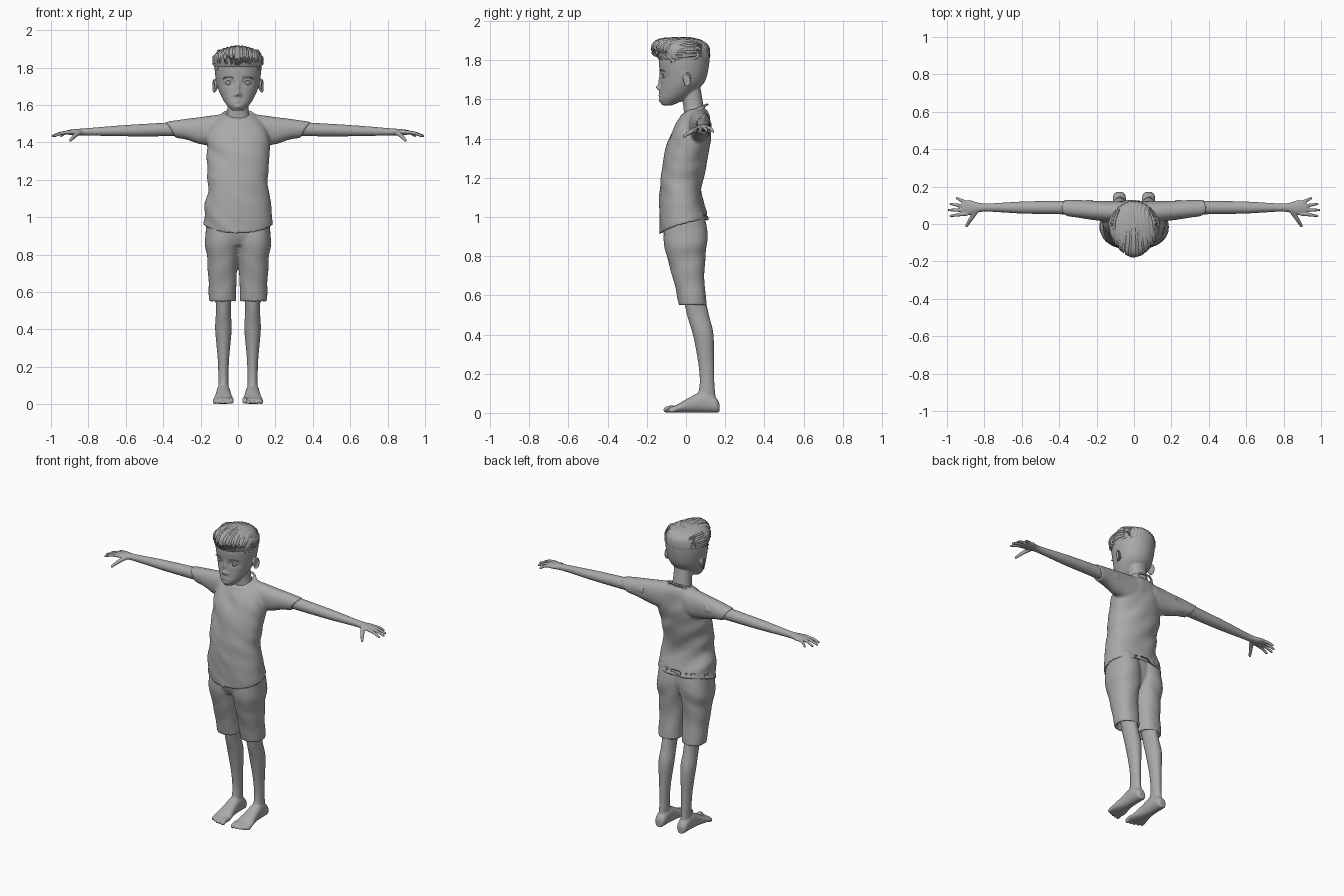
import bpy, bmesh, math, random
from mathutils import Vector, Matrix, noise

random.seed(4)
if "Cube" in bpy.data.objects:
    bpy.data.objects.remove(bpy.data.objects["Cube"])

shade = (.4, .4, .4, 1)
grey = bpy.data.materials.new("plain grey")
grey.use_nodes = True
grey.diffuse_color = shade
grey.node_tree.nodes["Principled BSDF"].inputs["Base Color"].default_value = shade


def clamp(value):
    return max(0, min(1, value))


def skin_rings(bm, rings):
    """Bridge rings of points into a closed tube and return its vertices."""
    loops = [[bm.verts.new(point) for point in ring] for ring in rings]
    count = len(loops[0])
    for lower, upper in zip(loops, loops[1:]):
        for i in range(count):
            j = (i + 1) % count
            bm.faces.new((lower[i], lower[j], upper[j], upper[i]))
    bm.faces.new(reversed(loops[0]))
    bm.faces.new(loops[-1])
    return [vert for loop in loops for vert in loop]


def smooth_rows(rows, steps):
    """Interpolate rows of numbers along a smooth curve."""
    last = len(rows) - 1
    result = []
    for i in range(last):
        start, end = Vector(rows[i]), Vector(rows[i + 1])
        tangent_in = (end - Vector(rows[max(i - 1, 0)])) / 2
        tangent_out = (Vector(rows[min(i + 2, last)]) - start) / 2
        for step in range(steps):
            t = step / steps
            ease = t * t * (3 - 2 * t)
            result.append(start.lerp(end, ease) + tangent_in * t * (1 - t) ** 2
                          - tangent_out * t * t * (1 - t))
    return result + [Vector(rows[last])]


def signed_power(value, power):
    return math.copysign(abs(value) ** (2 / power), value)


def loft(bm, axis, rows, count=48, steps=8, power=2.2, hem=0):
    """Rows hold the place along an axis, then low and high limits across it."""
    rows = [tuple(row) for row in smooth_rows(rows, steps)]
    if hem:  # turn the first edge inward to make an open cuff
        place, *limits = rows[0]
        lip = [limit + inset for limit, inset in zip(limits, (.012, -.012) * 2)]
        rows = [(place + hem, *lip), (place, *lip)] + rows
    rings = []
    for place, low_a, high_a, low_b, high_b in rows:
        ring = []
        for i in range(count):
            angle = math.tau * i / count
            a = (low_a + high_a + (high_a - low_a) * signed_power(math.cos(angle), power)) / 2
            b = (low_b + high_b + (high_b - low_b) * signed_power(math.sin(angle), power)) / 2
            ring.append({"x": (place, a, b), "y": (a, place, b), "z": (a, b, place)}[axis])
        rings.append(ring)
    return skin_rings(bm, rings)


def column(bm, rows, middle=0, **options):
    """Upright loft; rows hold height, half width, front and back."""
    return loft(bm, "z", [(z, middle - half, middle + half, front, back)
                          for z, half, front, back in rows], **options)


def strand(bm, points, steps=4, count=10):
    """Round tube through points of x, y, z, radius, with rounded tips."""
    rows = smooth_rows(points, steps)
    last = len(rows) - 1
    rings = []
    for i, row in enumerate(rows):
        place, radius = row.xyz, row.w
        along = (rows[min(i + 1, last)].xyz - rows[max(i - 1, 0)].xyz).normalized()
        turn = along.to_track_quat("Z", "Y")
        spots = [(0, 1)]
        if i == 0:
            spots.insert(0, (-.7, .6))
        elif i == last:
            spots.append((.7, .6))
        for shift, scale in spots:
            rings.append([place + along * radius * shift + turn @ Vector(
                (math.cos(angle), math.sin(angle), 0)) * radius * scale
                for angle in (math.tau * j / count for j in range(count))])
    skin_rings(bm, rings)


def ball(bm, place, size):
    matrix = Matrix.Translation(place) @ Matrix.Diagonal((*size, 1))
    bmesh.ops.create_uvsphere(bm, u_segments=24, v_segments=16, radius=1, matrix=matrix)


def mirror(bm):
    copy = bmesh.ops.duplicate(bm, geom=bm.verts[:] + bm.edges[:] + bm.faces[:])["geom"]
    for item in copy:
        if isinstance(item, bmesh.types.BMVert):
            item.co.x = -item.co.x


def fold(verts, amount):
    """Soft cloth folds."""
    for vert in verts:
        x, y, z = vert.co
        push = amount * noise.noise(Vector((x * 7, y * 5, z * 13 + x * 8)))
        vert.co += Vector((x, y, 0)).normalized() * push


def eye_line(bm, height, bend, reach, depth, radius):
    """Curved line across one eye, for lids and brows."""
    strand(bm, [(.05 + reach * t, depth + .008 * (t + t * t), height + bend * (1 - t * t), radius)
                for t in (-1, -.5, 0, .5, 1)])


def finish(name, bm, voxel=0, relax=0):
    bmesh.ops.recalc_face_normals(bm, faces=bm.faces[:])
    for face in bm.faces:
        face.smooth = True
    mesh = bpy.data.meshes.new(name)
    bm.to_mesh(mesh)
    bm.free()
    mesh.materials.append(grey)
    part = bpy.data.objects.new(name, mesh)
    bpy.context.collection.objects.link(part)
    if voxel:
        blend = part.modifiers.new("blend", "REMESH")
        blend.mode, blend.voxel_size, blend.use_smooth_shade = "VOXEL", voxel, True
        part.modifiers.new("relax", "SMOOTH").iterations = relax


# Shirt: slanted sleeves, then the body with a hem that drops at the front
bm = bmesh.new()
sleeve = loft(bm, "x", [(.39 - .33 * t, .042 - .04 * t, .13 - .01 * t, 1.425 - .06 * t, 1.51 + .045 * t)
                        for t in (0, .25, .5, .75, 1)], hem=-.03)
for vert in sleeve:
    vert.co.x += (vert.co.z - 1.51) * .65 * clamp((vert.co.x - .22) * 8)
fold(sleeve, .006)
mirror(bm)
body = column(bm, [(.96, .188, -.138, .115), (1.1, .17, -.138, .085), (1.2, .158, -.13, .088),
                   (1.36, .17, -.1, .12), (1.45, .165, -.065, .125), (1.51, .13, -.03, .12),
                   (1.55, .08, .01, .1)], count=72, hem=.04)
for vert in body:
    vert.co.z += (vert.co.y * .28 + vert.co.x ** 2 * .5 - .01) * clamp((1.2 - vert.co.z) * 5)
fold(body, .011)
# Neckband
strand(bm, [(.083 * math.sin(angle), .045 - .065 * math.cos(angle), 1.545 - .03 * math.cos(angle), .008)
            for angle in (math.tau * i / 24 for i in range(25))])
finish("shirt", bm, .008, 4)

# Shorts: two legs merging into the hips
bm = bmesh.new()
leg = column(bm, [(.548, .071, -.036, .11), (.7, .077, -.07, .095), (.8, .084, -.1, .1),
                  (.9, .095, -.117, .11), (1.03, .08, -.1, .09)], middle=.083, hem=.05)
fold(leg, .008)
mirror(bm)
column(bm, [(.85, .11, -.09, .07), (.92, .16, -.115, .09), (1.04, .16, -.11, .08)])
finish("shorts", bm, .007, 4)

# Legs and bare feet
bm = bmesh.new()
column(bm, [(.62, .045, -.02, .09), (.5, .04, .005, .117), (.4, .044, .035, .14), (.25, .031, .063, .143),
            (.13, .027, .068, .146), (.02, .03, .03, .16)], middle=.078, power=2)
loft(bm, "y", [(y, .078 - half, .078 + half, .002, top) for y, half, top in (
    (.17, .02, .05), (.15, .033, .08), (.09, .037, .11), (.02, .043, .08), (-.05, .056, .04), (-.085, .05, .03))])
for i in range(5):
    x, tip = .037 + .022 * i, .0018 * i * i - .104
    radius = .01 if i else .0145
    strand(bm, [(x, -.05, .022, radius), (x, tip + .02, radius * 1.6, radius), (x, tip, radius, radius)])
mirror(bm)
finish("legs_and_feet", bm, .005, 3)

# Arms and open hands
bm = bmesh.new()
loft(bm, "x", [(x, .088 - wide, .088 + wide, 1.481 - .03 * x - thick, 1.481 - .03 * x + thick)
               for x, wide, thick in ((.22, .04, .04), (.4, .036, .036), (.6, .032, .03), (.8, .022, .02),
                                      (.88, .04, .016), (.92, .03, .01))], power=2)
for i in range(4):
    x, y = .992 - .011 * (i - 1) ** 2, .043 + .032 * i
    base = .054 + .02 * i
    strand(bm, [(.89, base, 1.456, .01), ((x + .9) / 2, (y + base) / 2, 1.45, .009), (x, y, 1.434, .007)])
strand(bm, [(.84, .075, 1.458, .014), (.87, .03, 1.438, .012), (.897, -.012, 1.41, .008)])
mirror(bm)
finish("arms_and_hands", bm, .0045, 3)

# Head: ears and eyelids, then the skull with a sculpted face, then the neck
bm = bmesh.new()
ball(bm, (.12, .004, 1.7), (.008, .018, .03))
strand(bm, [(.128 + .006 * math.cos(angle), .004 + .018 * math.cos(angle), 1.702 + .033 * math.sin(angle), .005)
            for angle in range(-2, 4)])
eye_line(bm, 1.72, .012, .022, -.118, .0035)
eye_line(bm, 1.72, -.01, .022, -.118, .0025)
mirror(bm)
skull = column(bm, [(1.57, .03, -.12, -.07), (1.6, .06, -.135, 0), (1.64, .086, -.132, .05),
                    (1.7, .11, -.13, .1), (1.8, .125, -.138, .12), (1.86, .11, -.12, .11),
                    (1.9, .05, -.06, .05)], count=144, steps=12, power=2)
# Nose, nostrils, eye sockets, lips, mouth and chin: x, z, width, height, push forward
features = [(0, 1.69, .01, .03, .012), (0, 1.66, .013, .012, .02), (.014, 1.653, .007, .007, .008),
            (.05, 1.72, .023, .015, -.014), (0, 1.627, .018, .011, .009), (0, 1.627, .025, .003, -.008),
            (0, 1.59, .02, .01, .006)]
for vert in skull:
    if vert.co.y < -.03:
        vert.co.y -= sum(push * math.exp(-((abs(vert.co.x) - x) / wide) ** 2 - ((vert.co.z - z) / high) ** 2)
                         for x, z, wide, high, push in features)
column(bm, [(1.48, .1, -.01, .1), (1.55, .06, -.012, .092), (1.68, .055, -.03, .07)])
finish("head_and_neck", bm, .004, 2)

# Eyes
bm = bmesh.new()
ball(bm, (.05, -.1, 1.72), (.019, .016, .016))
mirror(bm)
finish("eyes", bm)

# Eyebrows
bm = bmesh.new()
eye_line(bm, 1.742, .009, .03, -.128, .003)
mirror(bm)
finish("eyebrows", bm)

# Hair: grooved cap over a short undercut
bm = bmesh.new()
cap = column(bm, [(1.81, .12, -.125, .115), (1.83, .13, -.145, .122), (1.87, .122, -.158, .115),
                  (1.9, .085, -.125, .08), (1.916, .03, -.05, .02)], count=144, power=2)
for vert in cap:
    x, y, z = vert.co
    groove = math.sin(x * 330 + y * 25 + 2 * math.sin(z * 90))
    vert.co += Vector((x, y, z - 1.8)).normalized() * .0025 * groove
    vert.co.z -= .012 * clamp((1.86 - z) * 25) * (1 - y * 3)
# Swept-up front locks
for i in range(30):
    x = .2 * i / 29 - .1 + random.uniform(-.008, .008)
    arc = math.cos(x * 12)
    low = random.uniform(1.81, 1.84)
    strand(bm, [(x, -.05 - .08 * arc, low, .004), (x, -.06 - .11 * arc, low + .025, .008),
                (x, -.045 - .105 * arc, 1.86 + .035 * arc, .009), (x * .8, -.06 * arc, 1.88 + .03 * arc, .008),
                (x * .7, .04 * arc, 1.885 + .022 * arc, .003)])
# Side locks combed backward, and sideburns
for side in (-1, 1):
    for i in range(9):
        z = 1.818 + i * .008
        x = side * (.126 - .7 * max(0, z - 1.85))
        strand(bm, [(x * .8, -.085, z, .003), (x, -.03, z, .007),
                    (x, .02, z + random.uniform(0, .01), .007), (x * .75, .078, z, .003)])
    for y in (-.075, -.055, -.035):
        x = side * math.cos(y * 7)
        strand(bm, [(x * .118, y, 1.83, .004), (x * .124, y, 1.81 + y * .3, .003)])
finish("hair", bm)
